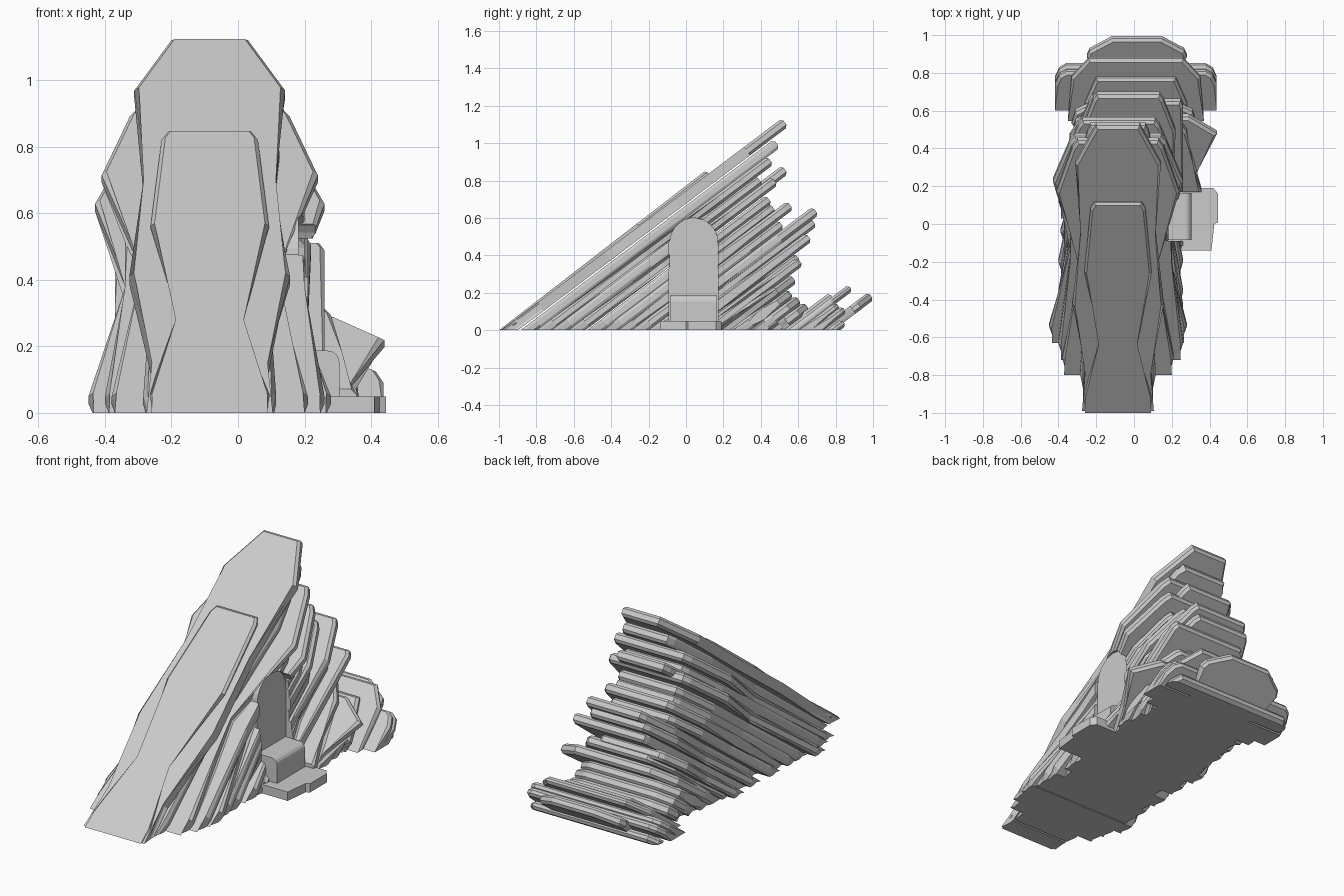
import bpy, bmesh, math
from mathutils import Vector

if "Cube" in bpy.data.objects:
    bpy.data.objects.remove(bpy.data.objects["Cube"])


def make_object(name, bm):
    bmesh.ops.recalc_face_normals(bm, faces=bm.faces)
    me = bpy.data.meshes.new(name)
    bm.to_mesh(me)
    bm.free()
    ob = bpy.data.objects.new(name, me)
    bpy.context.collection.objects.link(ob)
    return ob


def prism(bm, pts, offset):
    """Closed prism: polygon extruded along an offset vector."""
    n = len(pts)
    a = [bm.verts.new(p) for p in pts]
    b = [bm.verts.new(Vector(p) + Vector(offset)) for p in pts]
    caps = [bm.faces.new(a), bm.faces.new(b[::-1])]
    for i in range(n):
        j = (i + 1) % n
        bm.faces.new((a[i], b[i], b[j], a[j]))
    return caps


def slab(name, y0, profile, cx=-0.085, t=0.055, deg=37, bevel=0.014):
    """Leaning slab. profile = (height, left half width, optional right half width)."""
    ang = math.radians(deg)
    k = 1 / math.tan(ang)
    rows = [(-0.12,) + tuple(profile[0][1:])] + list(profile)
    right = [(cx + r[-1], y0 + r[0] * k, r[0]) for r in rows]
    left = [(cx - r[1], y0 + r[0] * k, r[0]) for r in rows]
    bm = bmesh.new()
    caps = prism(bm, right + left[::-1], (0, t * math.sin(ang), -t * math.cos(ang)))
    rim = list({e for f in caps for e in f.edges})
    bmesh.ops.bevel(bm, geom=rim, offset=bevel, segments=1, affect='EDGES')
    # trim flat at the ground
    cut = bmesh.ops.bisect_plane(bm, geom=bm.verts[:] + bm.edges[:] + bm.faces[:],
                                 plane_co=(0, 0, 0), plane_no=(0, 0, -1), clear_outer=True)
    edges = [e for e in cut['geom_cut'] if isinstance(e, bmesh.types.BMEdge)]
    bmesh.ops.edgeloop_fill(bm, edges=edges)
    return make_object(name, bm)


def hourglass(top, base, waist, wide):
    """Standard outline: flared foot, waist, broad shoulder, clipped tip."""
    return [(0, base * .92), (min(.06, top * .3), base), (top * .46, waist),
            (top * .78, wide), (top * .97, wide * .74), (top, wide * .66)]


def arch(name, x0, x1, y0, y1, z0, ztop, seg=16):
    r, c = (y1 - y0) / 2, (y0 + y1) / 2
    pts = [(x0, y0, z0), (x0, y1, z0)]
    for i in range(seg + 1):
        a = math.pi * i / seg
        pts.append((x0, c + r * math.cos(a), ztop - r + r * math.sin(a)))
    bm = bmesh.new()
    prism(bm, pts, (x1 - x0, 0, 0))
    return make_object(name, bm)


rocks = []

# main front slab and the narrow raised slab on it
rocks.append(slab("main_slab", -0.99, [(0, .19), (.15, .16), (.42, .242), (.70, .185),
                                       (.98, .227), (1.132, .115)]))
slab("overlay_slab", -1.0, [(0, .175), (.06, .185), (.28, .09), (.57, .178), (.83, .145),
                            (.855, .125)], t=.035, deg=37.7, bevel=.012)

# visible hourglass slabs: ground y, top, base, waist, shoulder, centre x
for name, y0, top, base, waist, wide, cx in [
        ("second_slab", -.885, 1.02, .2, .17, .21, -.085),
        ("shoulder_slab", -.8, .93, .295, .19, .325, -.085),
        ("wide_slab", -.63, .82, .365, .24, .345, -.085),
        ("upper_slab", -.655, .88, .2, .22, .22, -.085),
        ("left_slab", -.375, .69, .29, .29, .29, -.08),
        ("middle_slab_1", -.2, .66, .29, .24, .25, -.03),
        ("middle_slab_2", -.13, .6, .34, .25, .25, -.05),
        ("middle_slab_3", .075, .39, .36, .3, .28, 0)]:
    rocks.append(slab(name, y0, hourglass(top, base, waist, wide), cx))

# filler slabs between them, getting shorter towards the back
for i, y0 in enumerate((-.72, -.53, -.45, -.29, .03)):
    rocks.append(slab(f"inner_slab_{i + 1}", y0, hourglass(.43 - .55 * y0, .33, .27, .27), -.07))

# lopsided slabs on the right
rocks.append(slab("square_slab", -.05, [(0, .34, .27), (.5, .2, .27), (.52, .19, .255)], -.01))
rocks.append(slab("pointed_slab", .165, [(0, .33, .28), (.1, .34, .33), (.23, .29, .44),
                                         (.297, .18, .29)], 0))

# low slabs behind the stack
for i in range(3):
    slab(f"low_slab_{i + 1}", .25 + .09 * i, hourglass(.22 - .035 * i, .34 - .02 * i, .33, .31), 0)

# back foot slabs
for i in range(2):
    top = .15 - .02 * i
    slab(f"foot_slab_{i + 1}", .6 + .06 * i, [(0, .428), (top - .05, .428), (top - .015, .405),
                                              (top, .37)], .01, .045)
slab("foot_slab_upper", .5, [(0, .28), (.1, .27), (.2, .21)], .01, .05)
slab("foot_slab_wide", .545, [(0, .36), (.17, .34), (.243, .25)], .01, .04)
slab("back_slab", .705, [(0, .2), (.13, .265), (.155, .25), (.203, .13)], .015, .05)
slab("ground_slab", .75, [(0, .41), (.03, .4), (.06, .36)], .01, .045)

# arched recess in the right side
cutter = arch("recess_cutter", .18, .7, -.09, .17, .05, .60)
cutter.hide_render = True
for ob in rocks:
    if max(v.co.x for v in ob.data.vertices) < .18:
        continue
    mod = ob.modifiers.new("recess", 'BOOLEAN')
    mod.operation, mod.object, mod.solver = 'DIFFERENCE', cutter, 'EXACT'
    bpy.context.view_layer.objects.active = ob
    bpy.ops.object.modifier_apply(modifier=mod.name)
bpy.data.objects.remove(cutter)
arch("recess_back_panel", .10, .182, -.088, .168, .05, .598)

# seat block with a rounded front edge
bm = bmesh.new()
pts = [(.16, -.085, .04), (.305, -.085, .04)]
for i in range(5):
    a = math.pi / 8 * i
    pts.append((.27 + .035 * math.cos(a), -.085, .152 + .035 * math.sin(a)))
pts.append((.16, -.085, .187))
prism(bm, pts, (0, .25, 0))
make_object("recess_step", bm)

# flat step on the ground
bm = bmesh.new()
prism(bm, [(.15, -.14, 0), (.41, -.14, 0), (.425, 0, 0), (.445, .01, 0),
           (.445, .16, 0), (.42, .19, 0), (.15, .19, 0)], (0, 0, .05))
make_object("ground_step", bm)
